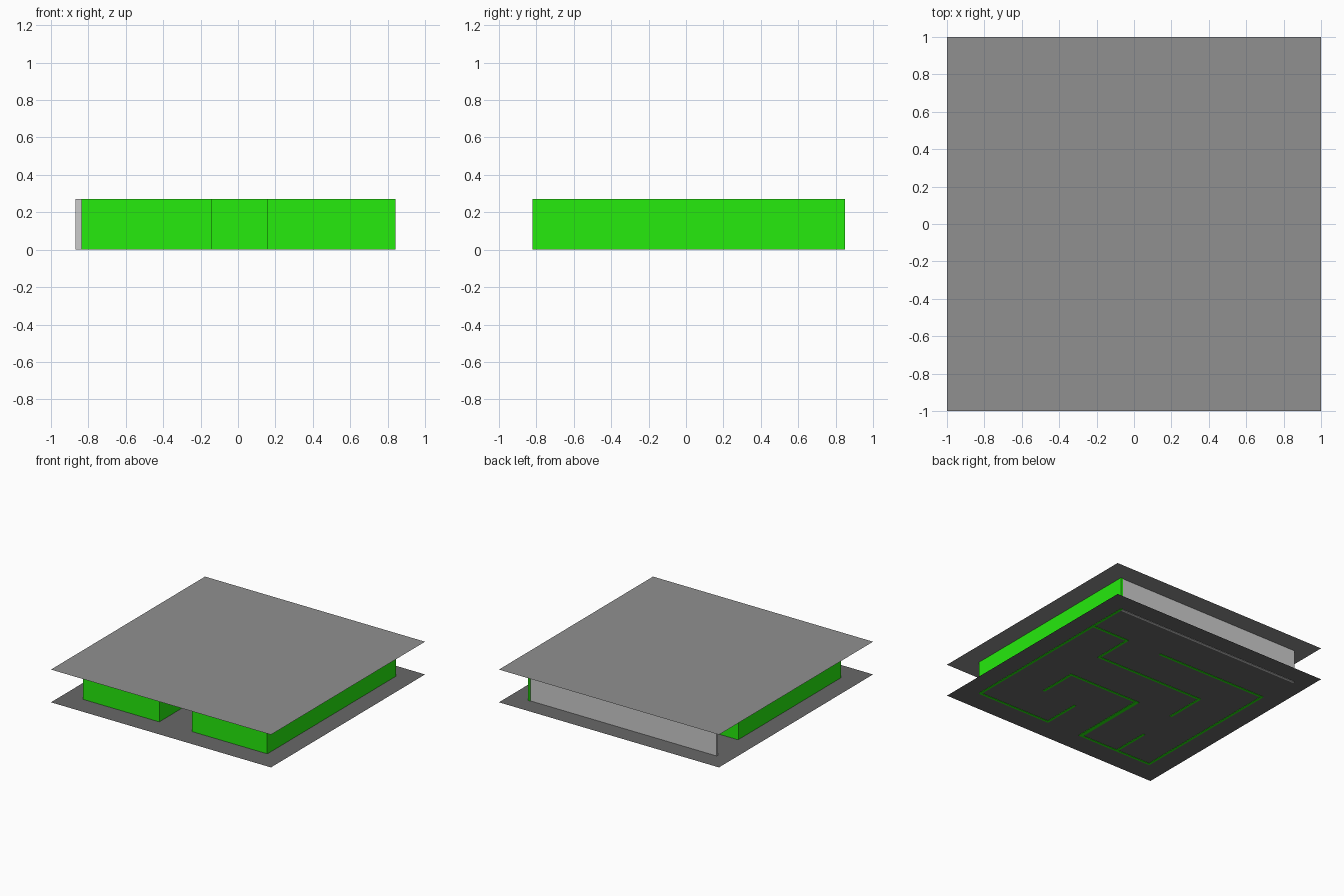
import bpy

if "Cube" in bpy.data.objects:
    bpy.data.objects.remove(bpy.data.objects["Cube"])

HEIGHT = 0.27   # gap between floor and ceiling
T = 0.02        # wall thickness


def make_material(name, r, g, b):
    mat = bpy.data.materials.new(name)
    mat.diffuse_color = (r, g, b, 1)
    mat.use_nodes = True
    mat.node_tree.nodes["Principled BSDF"].inputs["Base Color"].default_value = mat.diffuse_color
    return mat


green = make_material("wall_green", 0.019, 0.83, 0.004)
mid_grey = make_material("ceiling_grey", 0.28, 0.28, 0.28)
dark_grey = make_material("floor_grey", 0.14, 0.14, 0.14)


def slab(name, z, material):
    """Thin square sheet, 2 x 2 units."""
    bpy.ops.mesh.primitive_plane_add(size=2, location=(0, 0, z))
    bpy.context.object.name = name
    bpy.context.object.data.materials.append(material)


def box(name, x0, x1, y0, y1, material=green):
    """Full-height upright wall given its plan rectangle."""
    bpy.ops.mesh.primitive_cube_add(
        size=1, location=((x0 + x1) / 2, (y0 + y1) / 2, HEIGHT / 2))
    ob = bpy.context.object
    ob.name = name
    ob.scale = (x1 - x0, y1 - y0, HEIGHT)
    bpy.ops.object.transform_apply(location=False, rotation=False, scale=True)
    if material:
        ob.data.materials.append(material)


def wall_x(name, x0, x1, y, t=T, material=green):
    box(name, x0, x1, y - t / 2, y + t / 2, material)


def wall_y(name, x, y0, y1, t=T, material=green):
    box(name, x - t / 2, x + t / 2, y0, y1, material)


# Floor just above the wall feet, ceiling just above the wall tops
slab("floor", 0.003, dark_grey)
slab("ceiling", HEIGHT + 0.002, mid_grey)

# Outer walls
wall_x("back_wall", -0.87, 0.82, 0.835, material=None)
wall_y("right_wall", 0.831, -0.815, 0.85)
wall_x("front_wall_right", 0.157, 0.838, -0.81)
wall_x("front_wall_left", -0.826, -0.141, -0.81)
wall_y("left_wall", -0.828, -0.818, 0.518)

# Entrance passage
wall_y("entrance_wall_right", 0.167, -0.81, -0.49)
wall_y("entrance_wall_left", -0.158, -0.815, -0.15, t=0.033)
wall_x("middle_wall", -0.17, 0.495, -0.155)
wall_y("middle_hook", 0.487, -0.475, -0.15)
wall_y("front_spur", -0.51, -0.81, -0.49)

# Back passages
wall_x("left_inner_wall", -0.83, 0.175, 0.51)
wall_x("right_spur", 0.49, 0.83, 0.51)
wall_y("right_spur_turn", 0.495, 0.175, 0.515)
wall_x("centre_wall", -0.5, 0.5, 0.182)
wall_y("centre_hook", -0.49, -0.155, 0.185)
